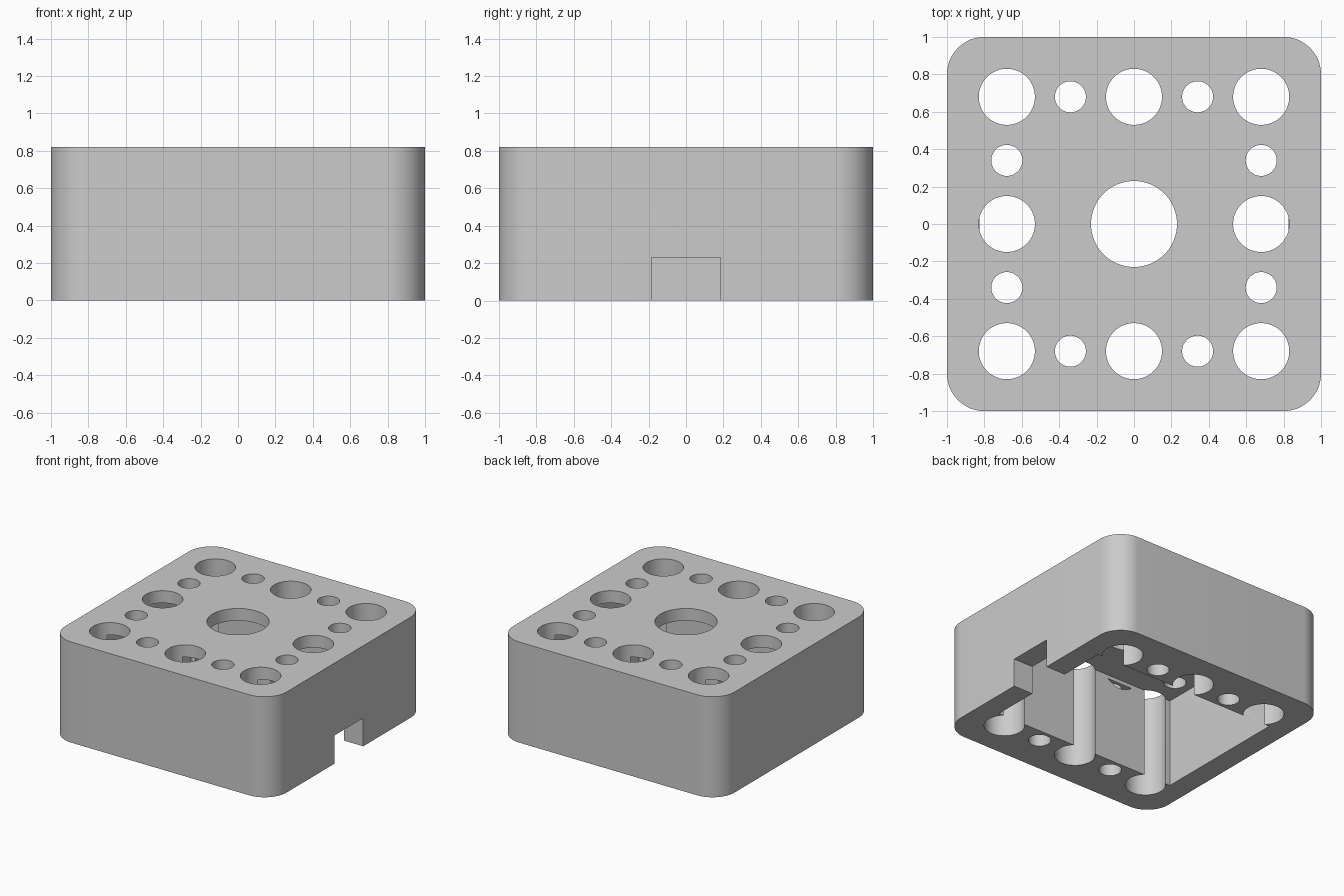
import bpy
import math

cube = bpy.data.objects.get("Cube")
if cube:
    bpy.data.objects.remove(cube, do_unlink=True)

HEIGHT = 0.82
CEILING = 0.72
PITCH = 0.68
BIG_R, SMALL_R, CENTRE_R = 0.15, 0.083, 0.23

grey = bpy.data.materials.new("mid grey")
grey.use_nodes = True
colour = (0.6, 0.6, 0.6, 1)
grey.diffuse_color = colour
grey.node_tree.nodes["Principled BSDF"].inputs["Base Color"].default_value = colour


def box(name, x0, x1, y0, y1, z0, z1):
    bpy.ops.mesh.primitive_cube_add(
        size=1, location=((x0 + x1) / 2, (y0 + y1) / 2, (z0 + z1) / 2))
    obj = bpy.context.object
    obj.name = name
    obj.scale = (x1 - x0, y1 - y0, z1 - z0)
    bpy.ops.object.transform_apply(location=False, rotation=False, scale=True)
    return obj


def cone(name, x, y, r0, r1, z0, z1):
    bpy.ops.mesh.primitive_cone_add(
        vertices=64, radius1=r0, radius2=r1, depth=z1 - z0,
        location=(x, y, (z0 + z1) / 2))
    bpy.context.object.name = name
    return bpy.context.object


def apply_modifier(obj, mod):
    bpy.context.view_layer.objects.active = obj
    bpy.ops.object.modifier_apply(modifier=mod.name)


def cut(obj, cutter):
    cutter.hide_render = True
    mod = obj.modifiers.new("cut", 'BOOLEAN')
    mod.operation = 'DIFFERENCE'
    mod.solver = 'EXACT'
    mod.object = cutter
    apply_modifier(obj, mod)
    bpy.data.objects.remove(cutter, do_unlink=True)


# Block with rounded upright corners
block = box("hollow_block", -1, 1, -1, 1, 0, HEIGHT)
weights = block.data.attributes.new("bevel_weight_edge", 'FLOAT', 'EDGE')
for edge in block.data.edges:
    a, b = (block.data.vertices[i].co for i in edge.vertices)
    weights.data[edge.index].value = 1.0 if abs(a.z - b.z) > 0.1 else 0.0
bevel = block.modifiers.new("rounded corners", 'BEVEL')
bevel.limit_method = 'WEIGHT'
bevel.width = 0.2
bevel.segments = 16
apply_modifier(block, bevel)

# Open cavity underneath, and the notch through one side wall
cut(block, box("cavity", -0.825, 0.825, -0.57, 0.57, -0.2, CEILING))
cut(block, box("notch", 0.7, 1.2, -0.185, 0.185, -0.2, 0.23))

# Centre hole and the ring of alternating large and small holes
cut(block, cone("centre_hole", 0, 0, CENTRE_R, CENTRE_R, 0.6, 1))
for i in range(-2, 3):
    for j in range(-2, 3):
        if max(abs(i), abs(j)) < 2:
            continue
        x, y = i * PITCH / 2, j * PITCH / 2
        small = i % 2 or j % 2
        r = SMALL_R if small else BIG_R
        # Holes in the thick walls run right through, the others pierce the top
        through = abs(j) == 2
        cut(block, cone("hole", x, y, r, r, -0.2 if through else 0.6, 1))
        if small and through:
            cut(block, cone("flare", x, y, 0.08, 0.16, 0.62, 0.69))

# Finish
block.data.materials.clear()
block.data.materials.append(grey)
bpy.ops.object.select_all(action='DESELECT')
block.select_set(True)
bpy.context.view_layer.objects.active = block
bpy.ops.object.shade_smooth_by_angle(angle=math.radians(30))
